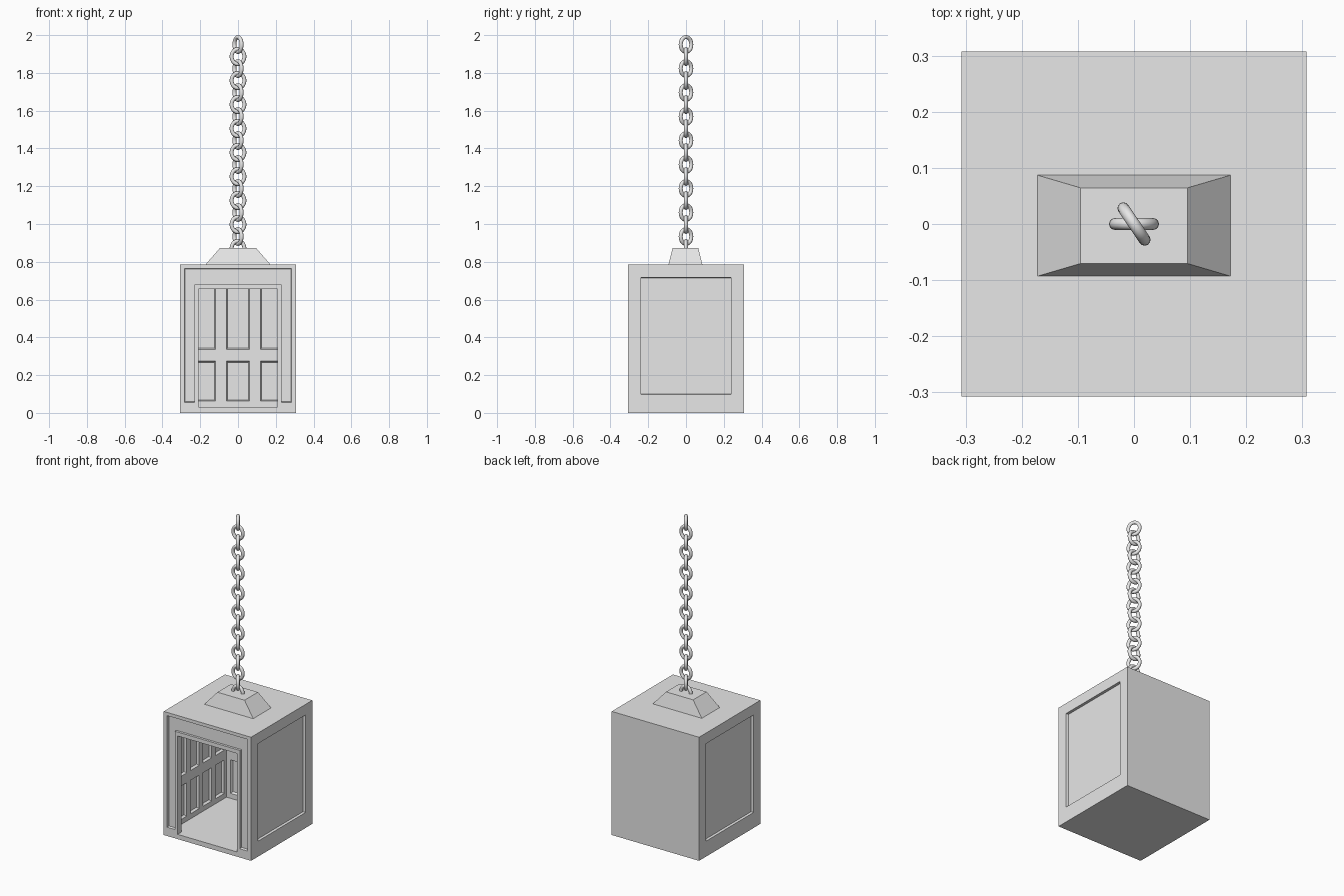
import bpy
import bmesh
import math
from mathutils import Vector, Matrix

if "Cube" in bpy.data.objects:
    bpy.data.objects.remove(bpy.data.objects["Cube"], do_unlink=True)

# One plain grey for everything
grey = bpy.data.materials.new("plain grey")
grey.use_nodes = True
grey.diffuse_color = (0.8, 0.8, 0.8, 1)
grey.node_tree.nodes["Principled BSDF"].inputs["Base Color"].default_value = (0.8, 0.8, 0.8, 1)


def finish(name, bm):
    bmesh.ops.recalc_face_normals(bm, faces=bm.faces)
    mesh = bpy.data.meshes.new(name)
    bm.to_mesh(mesh)
    bm.free()
    mesh.materials.append(grey)
    obj = bpy.data.objects.new(name, mesh)
    bpy.context.collection.objects.link(obj)
    return obj


def add_box(bm, low, high):
    low, high = Vector(low), Vector(high)
    verts = bmesh.ops.create_cube(bm, size=1)["verts"]
    for v in verts:
        v.co = (low + high) / 2 + v.co * (high - low)
    return verts


def box(name, low, high):
    bm = bmesh.new()
    add_box(bm, low, high)
    return finish(name, bm)


def add_recess(bm, centre, right, into, width, height, depth, bevel):
    """Tapered block that cuts a panel into a wall along the direction 'into'."""
    centre, right, into = Vector(centre), Vector(right), Vector(into)
    up = Vector((0, 0, 1))
    for v in bmesh.ops.create_cube(bm, size=1)["verts"]:
        deep = v.co.z > 0
        shrink = 2 * bevel if deep else 0
        push = depth if deep else -0.003
        v.co = (centre + right * v.co.x * (width - shrink)
                + up * v.co.y * (height - shrink) + into * push)


def cut(obj, cutter):
    cutter.hide_render = True
    mod = obj.modifiers.new("cut", 'BOOLEAN')
    mod.operation = 'DIFFERENCE'
    mod.solver = 'EXACT'
    mod.object = cutter
    bpy.context.view_layer.update()
    evaluated = obj.evaluated_get(bpy.context.evaluated_depsgraph_get())
    mesh = bpy.data.meshes.new_from_object(evaluated)
    obj.modifiers.clear()
    obj.data = mesh
    bpy.data.objects.remove(cutter, do_unlink=True)


# Hollow car with a doorway in the front
OUT, IN, FLOOR, TOP = 0.307, 0.27, 0.03, 0.785
car = box("car_body", (-OUT, -OUT, 0), (OUT, OUT, TOP))
cut(car, box("cavity_cutter", (-IN, -IN, FLOOR), (IN, IN, 0.755)))
cut(car, box("doorway_cutter", (-0.209, -0.4, FLOOR), (0.209, -0.2, 0.655)))

# Recessed panels outside: the front surround and the two sides
bm = bmesh.new()
add_recess(bm, (0, -OUT, 0.41), (1, 0, 0), (0, 1, 0), 0.568, 0.71, 0.015, 0.004)
for side in (-1, 1):
    add_recess(bm, (side * OUT, 0, 0.408), (0, 1, 0), (-side, 0, 0), 0.48, 0.62, 0.015, 0.003)
cut(car, finish("outer_panel_cutter", bm))

# Two rows of recessed panels on the inner walls
bm = bmesh.new()
for z, height in ((0.168, 0.215), (0.53, 0.39)):
    for x in (-0.18, 0, 0.18):
        add_recess(bm, (x, IN, z), (1, 0, 0), (0, 1, 0), 0.125, height, 0.015, 0.008)
    for side in (-1, 1):
        for i in range(4):
            y = 0.015 + (i - 1.5) * 0.125
            add_recess(bm, (side * IN, y, z), (0, 1, 0), (side, 0, 0), 0.09, height, 0.015, 0.008)
cut(car, finish("inner_panel_cutter", bm))

# Raised frame around the doorway, level with the front face
bm = bmesh.new()
for side in (-1, 1):
    a, b = sorted((side * 0.209, side * 0.229))
    add_box(bm, (a, -OUT, 0.055), (b, -0.29, 0.68))
add_box(bm, (-0.209, -OUT, 0.655), (0.209, -0.29, 0.68))
finish("door_frame", bm)

# Tapered mount on the roof
bm = bmesh.new()
for v in add_box(bm, (-0.172, -0.093, TOP), (0.172, 0.087, 0.873)):
    if v.co.z > 0.8:
        v.co.x *= 0.555
        v.co.y = -0.003 + (v.co.y + 0.003) * 0.75
finish("roof_mount", bm)


# Chain of oval links, every other one turned
def chain_link(name, z, angle, segments=28, sides=12, wire=0.0105):
    bm = bmesh.new()
    turn = Matrix.Rotation(angle, 3, 'Z')
    rings = []
    for i in range(segments):
        t = math.tau * i / segments
        path = Vector((0.034 * math.cos(t), 0, 0.0395 * math.sin(t)))
        normal = Vector((0.0395 * math.cos(t), 0, 0.034 * math.sin(t))).normalized()
        ring = []
        for j in range(sides):
            a = math.tau * j / sides
            p = path + wire * (normal * math.cos(a) + Vector((0, math.sin(a), 0)))
            ring.append(bm.verts.new(turn @ p + Vector((0, 0, z))))
        rings.append(ring)
    for i in range(segments):
        here, after = rings[i], rings[(i + 1) % segments]
        for j in range(sides):
            k = (j + 1) % sides
            bm.faces.new((here[j], here[k], after[k], after[j]))
    for f in bm.faces:
        f.smooth = True
    return finish(name, bm)


for n in range(18):
    chain_link(f"chain_link_{n + 1}", 1.95 - n * 0.0635, math.radians(-56) if n % 2 == 0 else 0)
